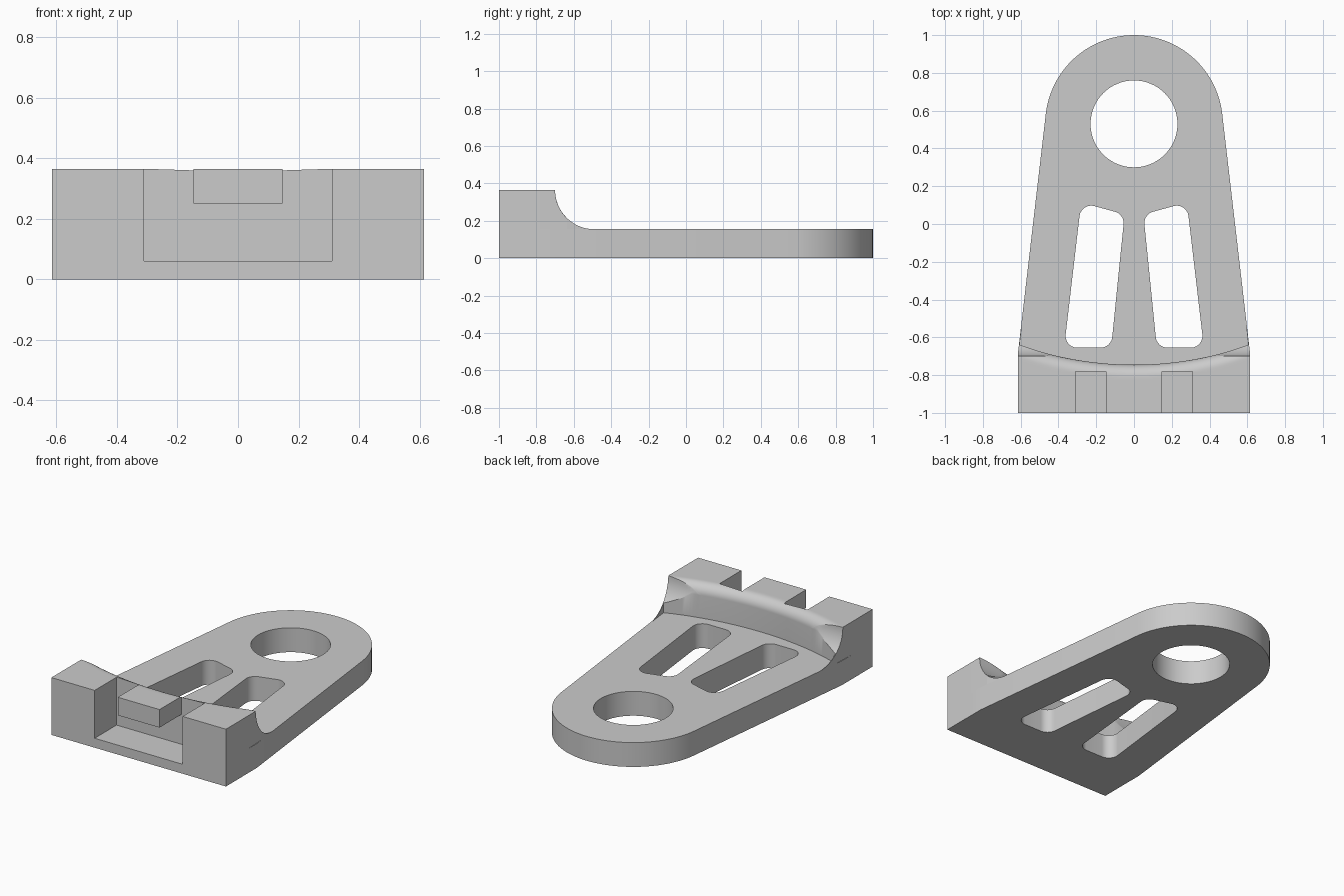
import bpy, bmesh, math
from mathutils import Vector

cube = bpy.data.objects.get("Cube")
if cube:
    bpy.data.objects.remove(cube, do_unlink=True)

grey = bpy.data.materials.new("plain grey")
grey.use_nodes = True
grey.diffuse_color = (0.6, 0.6, 0.6, 1)
grey.node_tree.nodes["Principled BSDF"].inputs["Base Color"].default_value = (0.6, 0.6, 0.6, 1)

# Main sizes
PLATE, TOP, FLOOR, UNDER = 0.155, 0.365, 0.06, 0.25
HALF, POCKET, TONGUE = 0.615, 0.31, 0.147
BEND, BACK, FOOT = -0.69, -0.78, -0.49
SCOOP, ROUND = 0.21, 0.066
BOW, BOW_Y = 1.774, 1.029
parts = []


def finish(name, bm):
    """Turn a bmesh into a grey object."""
    bmesh.ops.remove_doubles(bm, verts=bm.verts, dist=0.00001)
    bmesh.ops.recalc_face_normals(bm, faces=bm.faces)
    mesh = bpy.data.meshes.new(name)
    bm.to_mesh(mesh)
    bm.free()
    mesh.materials.append(grey)
    obj = bpy.data.objects.new(name, mesh)
    bpy.context.scene.collection.objects.link(obj)
    parts.append(obj)


def bridge(name, sections):
    """Closed solid through a row of matching closed sections."""
    bm = bmesh.new()
    rings = [[bm.verts.new(p) for p in s] for s in sections]
    for a, b in zip(rings, rings[1:]):
        for i in range(len(a)):
            bm.faces.new((a[i - 1], a[i], b[i], b[i - 1]))
    bm.faces.new(rings[0])
    bm.faces.new(rings[-1])
    finish(name, bm)


def slab(name, loops, height):
    """Flat solid from an outline followed by its holes."""
    bm = bmesh.new()
    low = [[bm.verts.new((x, y, 0)) for x, y in loop] for loop in loops]
    edges = [bm.edges.new((ring[i - 1], ring[i])) for ring in low for i in range(len(ring))]
    bmesh.ops.triangle_fill(bm, edges=edges, use_beauty=True, normal=(0, 0, 1))
    bottom = list(bm.faces)
    high = {v: bm.verts.new((v.co.x, v.co.y, height)) for ring in low for v in ring}
    for f in bottom:
        bm.faces.new([high[v] for v in f.verts])
    for ring in low:
        for i in range(len(ring)):
            a, b = ring[i - 1], ring[i]
            bm.faces.new((a, b, high[b], high[a]))
    finish(name, bm)


def arc(cx, cy, r, a0, a1, n):
    """Points on a circle from angle a0 to a1, in degrees."""
    angles = [math.radians(a0 + (a1 - a0) * i / n) for i in range(n + 1)]
    return [(cx + r * math.cos(a), cy + r * math.sin(a)) for a in angles]


def rounded(points, r, n=8):
    """Polygon with every corner replaced by a tangent arc."""
    out = []
    for i, p in enumerate(points):
        p = Vector(p)
        a = (Vector(points[i - 1]) - p).normalized()
        b = (Vector(points[(i + 1) % len(points)]) - p).normalized()
        half = math.acos(a.dot(b)) / 2
        c = p + (a + b).normalized() * r / math.sin(half)
        u = p + a * r / math.tan(half) - c
        v = p + b * r / math.tan(half) - c
        out += [tuple(c + u.lerp(v, k / n).normalized() * r) for k in range(n + 1)]
    return out


def edge_x(y):
    """Half width of the body, tapering behind the bend."""
    return HALF - 0.116 * max(0, y - BEND)


def scoop_z(y):
    """Height of the concave scoop behind the head corners."""
    reach = min(SCOOP, max(0, FOOT - y))
    return TOP - math.sqrt(SCOOP ** 2 - reach ** 2)


def wall_y(u):
    """Bowed back of the head; u runs from -1 to 1 across the width."""
    return BOW_Y - math.sqrt(BOW ** 2 - (u * edge_x(-0.635)) ** 2)


def top_z(u, y):
    """Head height: flat, rounded over at the back and cut by the scoop."""
    d = min(ROUND, max(0, y - wall_y(u) + ROUND))
    return min(TOP - ROUND + math.sqrt(ROUND ** 2 - d ** 2), scoop_z(y))


def head_section(u, front, back, base, n=12):
    """Lengthwise slice of the head."""
    mid = min(back, FOOT - SCOOP)
    ys = [front + (mid - front) * math.sin(math.pi / 2 * k / n) for k in range(n + 1)]
    ys += [mid + (back - mid) * (k / n) ** 2 for k in range(1, n + 1)]
    points = [(front, base)] + [(y, top_z(u, y)) for y in ys] + [(back, base)]
    return [(u * edge_x(y), y, z) for y, z in points]


# Tapered plate with a round end, a round hole and two mirrored slots
outline = [(-HALF, BEND), (-HALF, BACK), (HALF, BACK), (HALF, BEND)]
outline += arc(0, 0.53, 0.47, 6.6, 173.4, 48)
hole = arc(0, 0.53, 0.23, 0, 360, 64)[:-1]
corners = [(0.28, 0.114), (0.05, 0.051), (0.121, -0.655), (0.37, -0.655)]
slots = [rounded([(s * x, y) for x, y in corners], 0.062) for s in (-1, 1)]
slab("plate", [outline, hole] + slots, PLATE)

# Front shoulders joined by the pocket floor
profile = [(-HALF, 0), (HALF, 0), (HALF, TOP), (POCKET, TOP),
           (POCKET, FLOOR), (-POCKET, FLOOR), (-POCKET, TOP), (-HALF, TOP)]
bridge("front_shoulders", [[(x, y, z) for x, z in profile] for y in (-1, BACK)])

# Raised ridge with a bowed, rounded back
count = 64
across = [2 * i / count - 1 for i in range(count + 1)]
bridge("ridge", [head_section(u, BACK, wall_y(u), PLATE) for u in across])

# Tongue reaching forward over the pocket
bridge("tongue", [head_section(u * TONGUE / HALF, -1, BACK, UNDER) for u in across[::4]])

# Thin lips continuing the scoop along both sides
for s, side in ((-1, "right"), (1, "left")):
    rows = [-0.637 + (FOOT + 0.637) * k / 12 for k in range(13)]
    bridge(side + "_lip", [[(s * (edge_x(y) - inset), y, z)
                            for inset, z in ((0, PLATE), (0, scoop_z(y)),
                                             (0.004, scoop_z(y)), (0.004, PLATE))]
                           for y in rows])

# Smooth curved walls, sharp corners
bpy.ops.object.select_all(action="DESELECT")
for obj in parts:
    obj.select_set(True)
bpy.context.view_layer.objects.active = parts[0]
bpy.ops.object.shade_smooth_by_angle(angle=math.radians(30))
